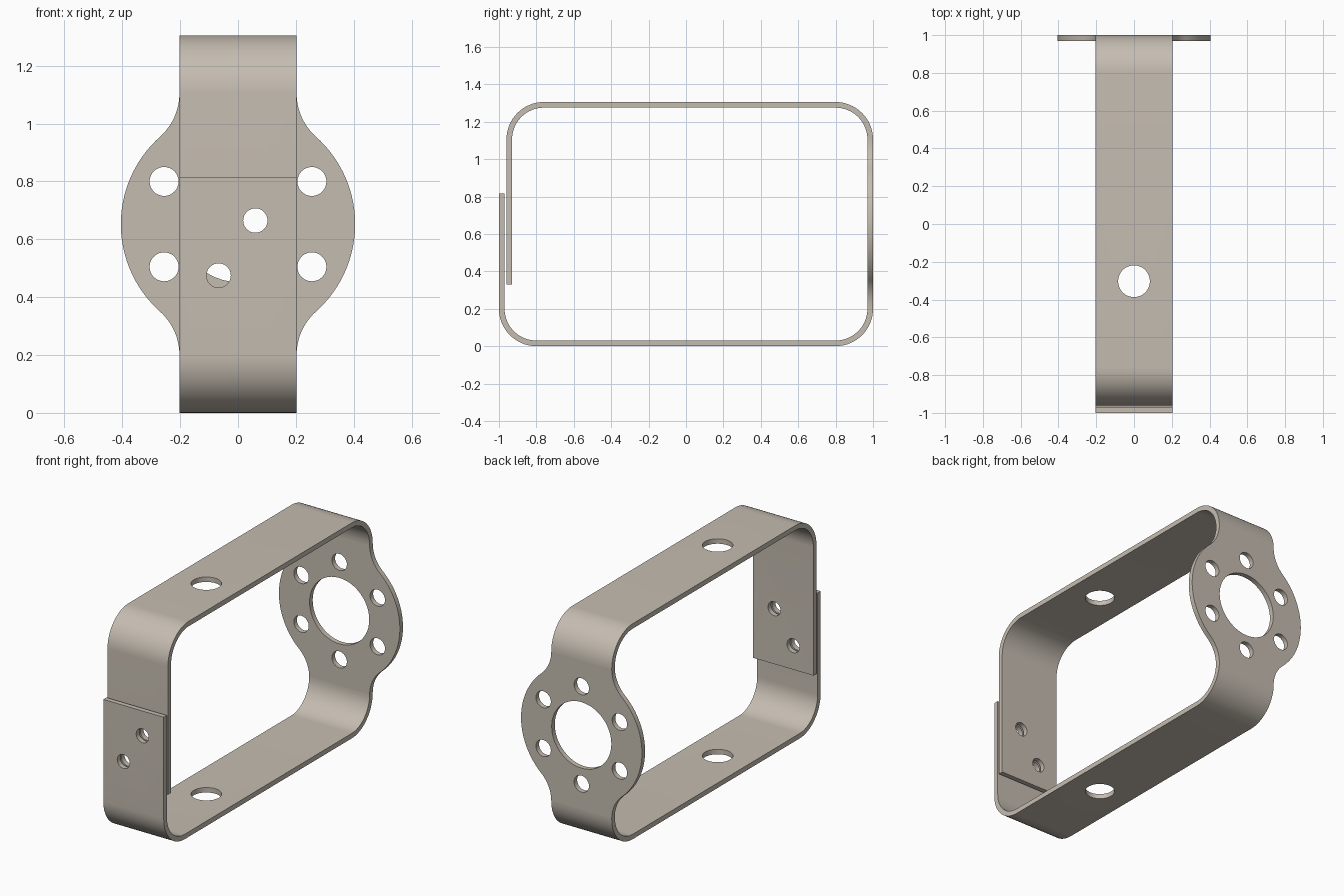
import bpy, bmesh
from math import sin, cos, pi, atan2
from mathutils import Matrix, Vector

if "Cube" in bpy.data.objects:
    bpy.data.objects.remove(bpy.data.objects["Cube"])

W, T, R = 0.2025, 0.03, 0.2          # half strap width, thickness, bend radius
H, FLANGE = 1.305, 0.405             # total height, round plate radius
ZC = H / 2
RISE = ZC - R                        # plate half height up to the bends

# Warm grey metal
metal = bpy.data.materials.new("warm_grey_metal")
metal.diffuse_color = (0.56, 0.507, 0.44, 1)
metal.use_nodes = True
metal.node_tree.nodes["Principled BSDF"].inputs["Base Color"].default_value = metal.diffuse_color


def make_object(name, bm):
    bmesh.ops.recalc_face_normals(bm, faces=bm.faces[:])
    me = bpy.data.meshes.new(name)
    bm.to_mesh(me)
    bm.free()
    me.materials.append(metal)
    ob = bpy.data.objects.new(name, me)
    bpy.context.collection.objects.link(ob)
    return ob


def drill(ob, holes):
    """holes: (centre, axis, radius); cut, then shade smooth with sharp edges"""
    bm = bmesh.new()
    for centre, axis, radius in holes:
        rot = Vector(axis).to_track_quat('Z', 'Y').to_matrix().to_4x4()
        bmesh.ops.create_cone(bm, cap_ends=True, segments=48, radius1=radius, radius2=radius,
                              depth=0.2, matrix=Matrix.Translation(centre) @ rot)
    cutter = make_object("hole_cutter", bm)
    cutter.hide_render = True
    mod = ob.modifiers.new("holes", 'BOOLEAN')
    mod.object, mod.operation, mod.solver = cutter, 'DIFFERENCE', 'EXACT'
    bpy.ops.object.select_all(action='DESELECT')
    bpy.context.view_layer.objects.active = ob
    ob.select_set(True)
    bpy.ops.object.modifier_apply(modifier=mod.name)
    bpy.data.objects.remove(cutter)
    bpy.ops.object.shade_smooth_by_angle(angle=pi / 6)


def strap(name, bends, end_z):
    """Flat strip following quarter bends (cy, cz, start, end), ending in a straight flap"""
    pairs = []
    n = 16
    for cy, cz, a0, a1 in bends:
        for i in range(n + 1):
            a = (a0 + (a1 - a0) * i / n) * pi / 180
            pairs.append([(cy + r * cos(a), cz + r * sin(a)) for r in (R, R - T)])
    pairs.append([(y, end_z) for y, z in pairs[-1]])
    bm = bmesh.new()
    rings = [[bm.verts.new((x, *p)) for x, p in ((-W, o), (W, o), (W, i), (-W, i))]
             for o, i in pairs]
    for a, b in zip(rings, rings[1:]):
        for k in range(4):
            bm.faces.new((a[k], a[(k + 1) % 4], b[(k + 1) % 4], b[k]))
    bm.faces.new(rings[0])
    bm.faces.new(rings[-1])
    return make_object(name, bm)


# Lower and upper straps with overlapping front flaps
flap_holes = [((0.06, -0.965, 0.665), (0, 1, 0), 0.042),
              ((-0.067, -0.965, 0.475), (0, 1, 0), 0.042)]
lower = strap("lower_strap", [(0.8, R, 0, -90), (-0.8, R, -90, -180)], 0.815)
drill(lower, flap_holes + [((0, -0.303, 0), (0, 0, 1), 0.084)])
upper = strap("upper_strap", [(0.8, H - R, 0, 90), (-0.76, H - R, 90, 180)], 0.33)
drill(upper, flap_holes + [((0, -0.303, H), (0, 0, 1), 0.084)])

# Round mounting plate: disc blended into the strap by tangent fillets
fr = (RISE ** 2 + W ** 2 - FLANGE ** 2) / (2 * (FLANGE - W))
ang = atan2(RISE, W + fr)
quarter = [(W + fr + fr * cos(pi + ang * i / 12), RISE + fr * sin(pi + ang * i / 12))
           for i in range(12)]
quarter += [(FLANGE * cos(ang * (1 - i / 20)), FLANGE * sin(ang * (1 - i / 20)))
            for i in range(21)]
# fillet sweeps from the strap edge down to the disc
quarter[:12] = [(W + fr - fr * cos(ang * i / 12), RISE - fr * sin(ang * i / 12))
                for i in range(12)]
right = quarter + [(x, -z) for x, z in quarter[-2::-1]]
outline = right + [(-x, z) for x, z in reversed(right)]
bm = bmesh.new()
face = bm.faces.new([bm.verts.new((x, 1 - T, ZC + z)) for x, z in outline])
ext = bmesh.ops.extrude_face_region(bm, geom=[face], use_keep_orig=True)
bmesh.ops.translate(bm, vec=(0, T, 0),
                    verts=[v for v in ext["geom"] if isinstance(v, bmesh.types.BMVert)])
plate = make_object("mounting_plate", bm)

# Large centre opening and ring of six bolt holes
holes = [((0, 0.985, ZC), (0, 1, 0), 0.2)]
for k in range(6):
    a = pi / 2 + k * pi / 3
    holes.append(((0.295 * cos(a), 0.985, ZC + 0.295 * sin(a)), (0, 1, 0), 0.05))
drill(plate, holes)
